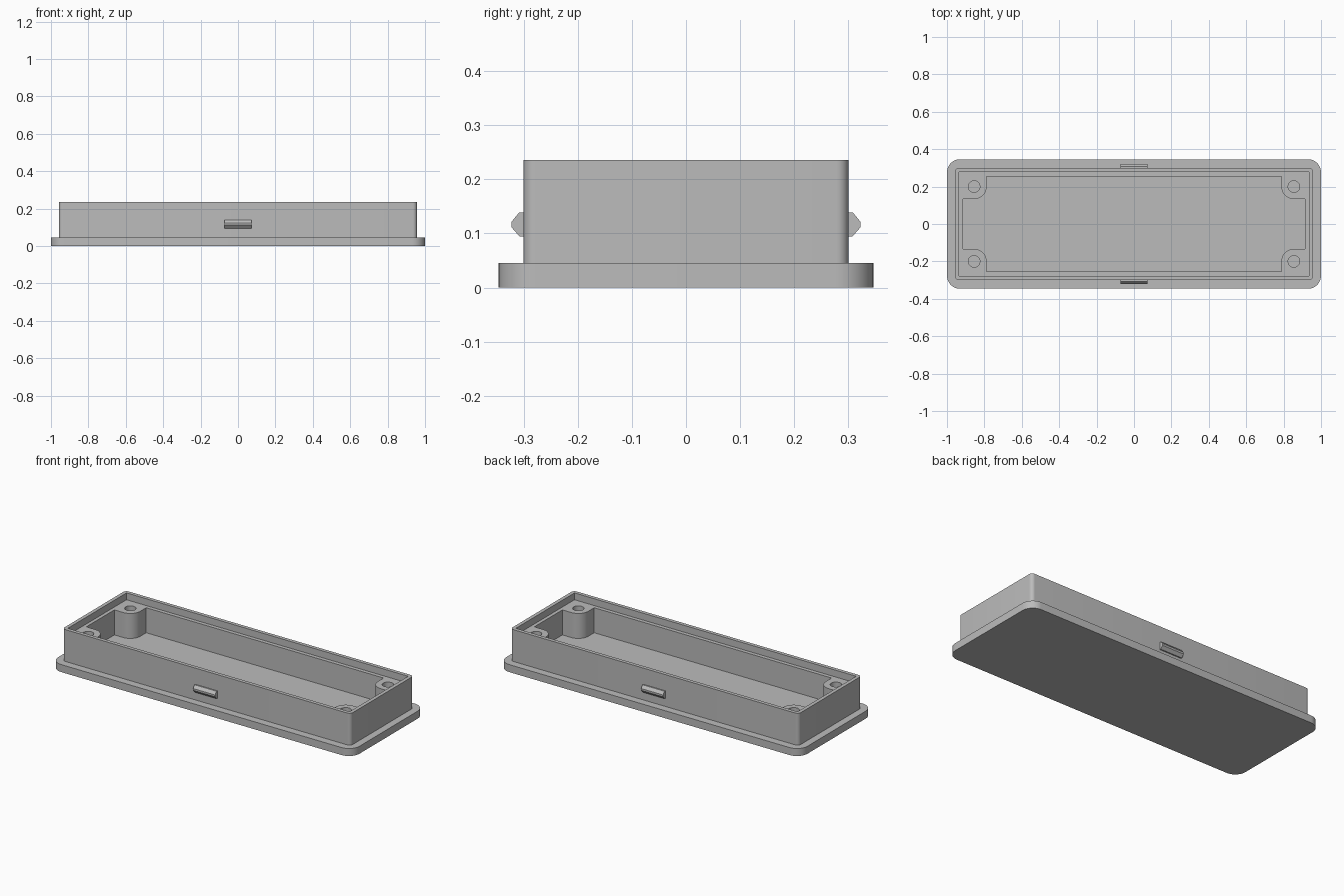
import bpy, bmesh
from math import sin, cos, pi
from mathutils import Matrix

if "Cube" in bpy.data.objects:
    bpy.data.objects.remove(bpy.data.objects["Cube"], do_unlink=True)

BASE_TOP, LEDGE, RIM_TOP = 0.045, 0.195, 0.236
POST_X, POST_Y, POST_R = 0.855, 0.2, 0.067

grey = bpy.data.materials.new("plain grey")
grey.use_nodes = True
colour = (0.5, 0.5, 0.5, 1)
grey.diffuse_color = colour
grey.node_tree.nodes["Principled BSDF"].inputs["Base Color"].default_value = colour


def arc(cx, cy, r, a0, a1, steps):
    """Points along an arc, angles in half turns."""
    angles = [pi * (a0 + (a1 - a0) * i / steps) for i in range(steps + 1)]
    return [(cx + r * cos(a), cy + r * sin(a)) for a in angles]


def four_way(corner):
    """Repeat a corner outline in all quadrants, counterclockwise."""
    points = []
    for sx, sy in ((1, 1), (-1, 1), (-1, -1), (1, -1)):
        part = [(x * sx, y * sy) for x, y in corner]
        points += part if sx * sy > 0 else part[::-1]
    return points


def rounded_rect(hx, hy, r, steps=12):
    return four_way(arc(hx - r, hy - r, r, 0, 0.5, steps))


def prism(name, outline, low, high, turn=None):
    """Extrude a closed outline from low to high, then optionally turn it."""
    bm = bmesh.new()
    face = bm.faces.new([bm.verts.new((x, y, low)) for x, y in outline])
    extruded = bmesh.ops.extrude_face_region(bm, geom=[face])["geom"]
    verts = [v for v in extruded if isinstance(v, bmesh.types.BMVert)]
    bmesh.ops.translate(bm, verts=verts, vec=(0, 0, high - low))
    if turn:
        bm.transform(turn)
    bmesh.ops.recalc_face_normals(bm, faces=bm.faces)
    mesh = bpy.data.meshes.new(name)
    bm.to_mesh(mesh)
    bm.free()
    mesh.materials.append(grey)
    obj = bpy.data.objects.new(name, mesh)
    bpy.context.collection.objects.link(obj)
    return obj


def select(obj):
    bpy.ops.object.select_all(action="DESELECT")
    obj.select_set(True)
    bpy.context.view_layer.objects.active = obj


def cut(obj, cutter):
    """Subtract the cutter and discard it."""
    cutter.hide_render = True
    mod = obj.modifiers.new("cut", "BOOLEAN")
    mod.operation, mod.solver, mod.object = "DIFFERENCE", "EXACT", cutter
    select(obj)
    bpy.ops.object.modifier_apply(modifier=mod.name)
    bpy.data.objects.remove(cutter, do_unlink=True)


# Flanged base plate, whose top is also the tray floor
base = prism("base_plate", rounded_rect(1, 0.346, 0.07), 0, BASE_TOP)

# Tray walls with a stepped lip
walls = prism("tray_walls", rounded_rect(0.957, 0.3, 0.022, 8), BASE_TOP - 0.005, RIM_TOP)
lip = four_way([(0.935, 0.278)])
cut(walls, prism("lip_cutter", lip, LEDGE, RIM_TOP + 0.1))

# Cavity outline leaves a rounded screw post in each corner
bite = arc(POST_X, POST_Y, POST_R, -0.5, -1, 16)
cavity = four_way([(0.914, POST_Y - POST_R)] + bite + [(POST_X - POST_R, 0.255)])
cut(walls, prism("cavity_cutter", cavity, -0.1, RIM_TOP + 0.1))

# Screw holes in the posts
for sx in (-1, 1):
    for sy in (-1, 1):
        hole = arc(sx * POST_X, sy * POST_Y, 0.031, 0, 2, 32)[:-1]
        cut(walls, prism("hole_cutter", hole, -0.1, RIM_TOP + 0.1))

# Chamfered snap tabs on the long sides; the profile is (y, z), turned to run along x
upright = Matrix(((0, 0, 1, 0), (1, 0, 0, 0), (0, 1, 0, 0), (0, 0, 0, 1)))
tab = [(0.295, 0.094), (0.307, 0.094), (0.322, 0.111),
       (0.322, 0.122), (0.308, 0.139), (0.295, 0.139)]
for name, side in (("front_snap_tab", -1), ("back_snap_tab", 1)):
    prism(name, [(side * y, z) for y, z in tab], -0.073, 0.073, upright)

# Smooth the rounded corners, keep edges sharp
for obj in (base, walls):
    select(obj)
    bpy.ops.object.shade_smooth_by_angle(angle=pi / 6)
